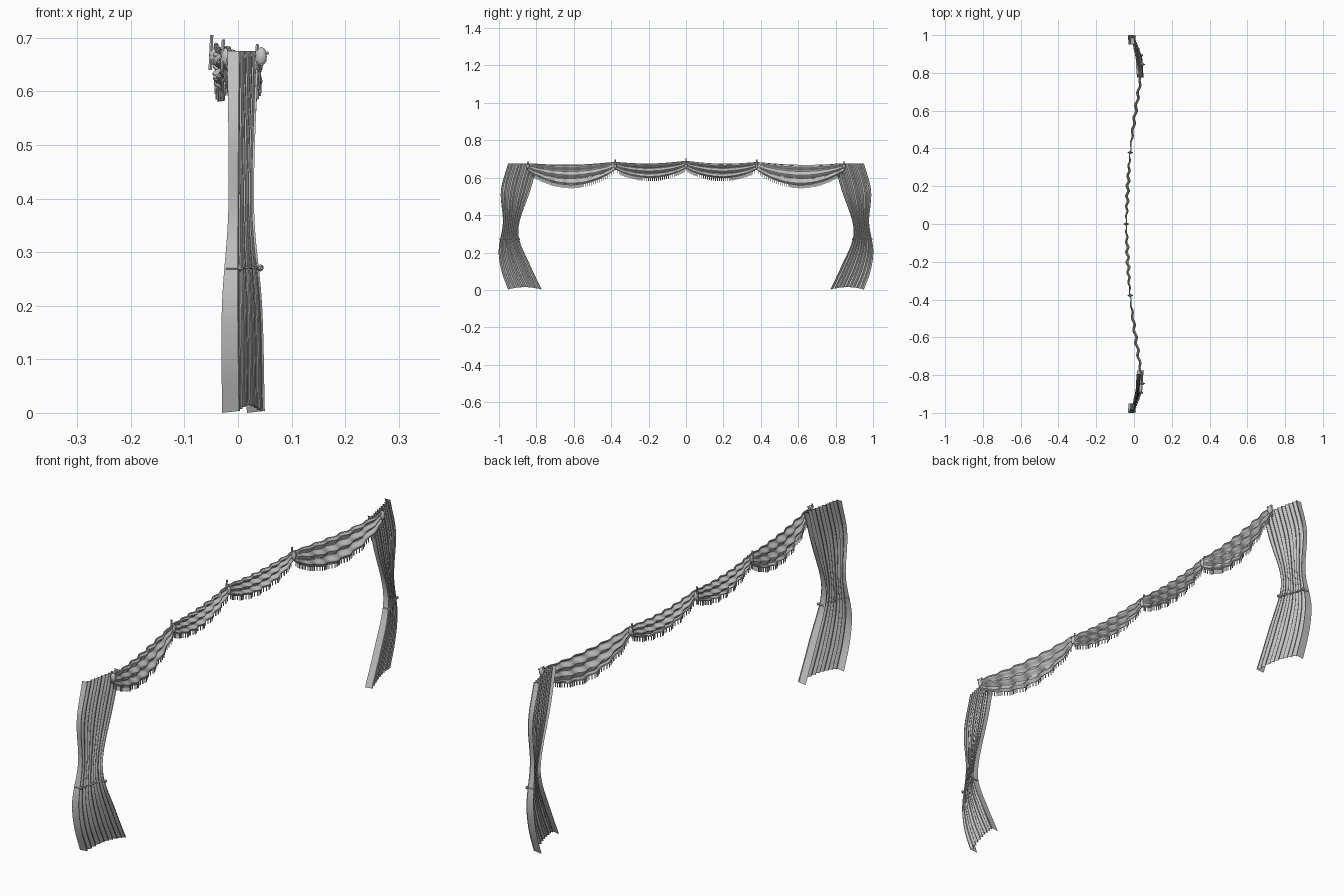
import bpy, bmesh
from math import sin, cos, pi, radians
from mathutils import Vector

if "Cube" in bpy.data.objects:
    bpy.data.objects.remove(bpy.data.objects["Cube"])

cloth = bpy.data.materials.new("grey cloth")
cloth.use_nodes = True
GREY = (0.55, 0.55, 0.55, 1)
cloth.diffuse_color = GREY
cloth.node_tree.nodes["Principled BSDF"].inputs["Base Color"].default_value = GREY


def lerp(a, b, t):
    return a + (b - a) * t


def spline(points, t):
    """Smooth curve through (position, value) pairs."""
    n = len(points)
    i = max(k for k in range(n - 1) if k == 0 or points[k][0] <= t)
    (t1, p1), (t2, p2) = points[i], points[i + 1]
    t0, p0 = points[max(i - 1, 0)]
    t3, p3 = points[min(i + 2, n - 1)]
    h = t2 - t1
    m1, m2 = (p2 - p0) / (t2 - t0) * h, (p3 - p1) / (t3 - t1) * h
    s = (t - t1) / h
    return ((2*s**3 - 3*s**2 + 1) * p1 + (s**3 - 2*s**2 + s) * m1
            + (3*s**2 - 2*s**3) * p2 + (s**3 - s**2) * m2)


def finish(name, bm, angle=35):
    mesh = bpy.data.meshes.new(name)
    bm.to_mesh(mesh)
    bm.free()
    mesh.materials.append(cloth)
    ob = bpy.data.objects.new(name, mesh)
    bpy.context.collection.objects.link(ob)
    bpy.ops.object.select_all(action='DESELECT')
    ob.select_set(True)
    bpy.context.view_layer.objects.active = ob
    bpy.ops.object.shade_smooth_by_angle(angle=radians(angle))
    return ob


def sheet(name, fn, nu, nv):
    bm = bmesh.new()
    rows = [[bm.verts.new(fn(i / nu, j / nv)) for i in range(nu + 1)] for j in range(nv + 1)]
    for a, b in zip(rows, rows[1:]):
        for i in range(nu):
            bm.faces.new((a[i], a[i + 1], b[i + 1], b[i]))
    return finish(name, bm)


def cord(bm, pts, r, sides=6):
    """Tube along a list of points, capped at both ends."""
    rings = []
    for k, p in enumerate(pts):
        d = (pts[min(k + 1, len(pts) - 1)] - pts[max(k - 1, 0)]).normalized()
        a = d.cross(Vector((1, 0, 0)) if abs(d.x) < 0.8 else Vector((0, 0, 1))).normalized()
        b = d.cross(a)
        rings.append([bm.verts.new(p + r * (cos(2*pi*s/sides) * a + sin(2*pi*s/sides) * b))
                      for s in range(sides)])
    for p, q in zip(rings, rings[1:]):
        for s in range(sides):
            bm.faces.new((p[s], p[(s + 1) % sides], q[(s + 1) % sides], q[s]))
    bm.faces.new(rings[0][::-1])
    bm.faces.new(rings[-1])


# Side curtain outline by height: outer edge, inner edge, back and front depth
TOP = 0.675
OUTER = [(0, .95), (.1, .985), (.21, 1.0), (.36, .978), (.53, .988), (TOP, .95)]
INNER = [(0, .775), (.13, .835), (.27, .893), (.36, .892), (.53, .835), (TOP, .795)]
BACK = [(0, -.03), (.2, -.03), (.38, -.018), (TOP, -.02)]
FRONT = [(0, .05), (.2, .045), (.38, .03), (TOP, .038)]
FLAP, PLEATS = 0.08, 9


def curtain_point(side, u, v):
    z = v * TOP
    yo, yi, xb, xf = (spline(c, z) for c in (OUTER, INNER, BACK, FRONT))
    deep = 0.42 * (xf - xb)
    if u < FLAP:                      # plain outer return
        t = u / FLAP
        x, y = xb + deep * t, yo
    elif u > 1 - FLAP:                # plain inner return
        t = (1 - u) / FLAP
        x, y = xf - deep * (1 - t), yi
    else:                             # pleated face
        t = (u - FLAP) / (1 - 2 * FLAP)
        ph = 2 * pi * PLEATS * t
        x = lerp(xb + deep, xf, t) - 0.006 * (1 - cos(ph))
        y = lerp(yo, yi, t) + 0.05 * (yo - yi) * sin(2 * ph) * 0.5
    z += 0.015 * sin(pi * u) * (1 - v) ** 4
    return Vector((x, side * y, z))


for side, label in ((1, "left"), (-1, "right")):
    sheet(label + "_curtain", lambda u, v: curtain_point(side, u, v), 100, 28)
    # Tie-back cord with a small knot
    bm = bmesh.new()
    band = [curtain_point(side, k / 50, 0.4) + Vector((0.003, 0, 0)) for k in range(51)]
    cord(bm, band, 0.003, 5)
    for p in (band[4], band[25], band[46]):
        ball = bmesh.ops.create_icosphere(bm, subdivisions=1, radius=0.007)
        bmesh.ops.translate(bm, verts=ball["verts"], vec=p)
    finish(label + "_tie_back", bm)

# Valance swags: depth follows a shallow bow along the opening
BOW = [(0, -.042), (.38, -.02), (.8, .038), (.86, .045)]


def swag_point(side, spec, u, v):
    y0, y1, zt0, zt1, zb0, zb1, dip, drop = spec
    arch = max(sin(pi * u), 0)
    y = lerp(y0, y1, u)
    top = lerp(zt0, zt1, u) - dip * arch
    low = lerp(zb0, zb1, u) - drop * arch ** 0.75
    x = spline(BOW, y)
    x += 0.008 * sin(5 * pi * v) * arch ** 0.5
    x += 0.005 * sin(2 * pi * u * 7) * (0.4 + 0.6 * arch)
    return Vector((x, side * y, lerp(low, top, v)))


SWAGS = {"inner": (0, .378, .688, .682, .655, .65, .012, .052),
         "outer": (.378, .85, .682, .675, .65, .65, .012, .088)}

for side, label in ((1, "left"), (-1, "right")):
    for part, spec in SWAGS.items():
        name = label + "_" + part
        sheet(name + "_swag", lambda u, v: swag_point(side, spec, u, v), 64, 22)
        # Trim cords on both hems
        bm = bmesh.new()
        for v in (0, 1):
            cord(bm, [swag_point(side, spec, k / 60, v) for k in range(61)], 0.003, 5)
        finish(name + "_trim", bm)
        # Fringe tassels
        bm = bmesh.new()
        count = 44 if part == "outer" else 36
        for k in range(1, count):
            p = swag_point(side, spec, k / count, 0)
            cord(bm, [p, p - Vector((0, 0, 0.009)), p - Vector((0, 0, 0.019))], 0.0024, 4)
        finish(name + "_fringe", bm)


# Gathered knots with hanging pins where swags meet
def knot(name, y, height):
    x = spline(BOW, abs(y))
    bm = bmesh.new()
    ball = bmesh.ops.create_icosphere(bm, subdivisions=2, radius=1)
    bmesh.ops.scale(bm, verts=ball["verts"], vec=(.011, .008, .018))
    bmesh.ops.translate(bm, verts=ball["verts"], vec=(x, y, .665))
    cord(bm, [Vector((x - .010, y, .64)), Vector((x - .007, y, height))], .0035)
    cord(bm, [Vector((x - .012, y, .668)), Vector((x + .014, y, .672))], .003)
    finish(name, bm)


knot("centre_knot", 0, .705)
for side, label in ((1, "left"), (-1, "right")):
    knot(label + "_middle_knot", side * .378, .697)
    knot(label + "_end_knot", side * .845, .688)
